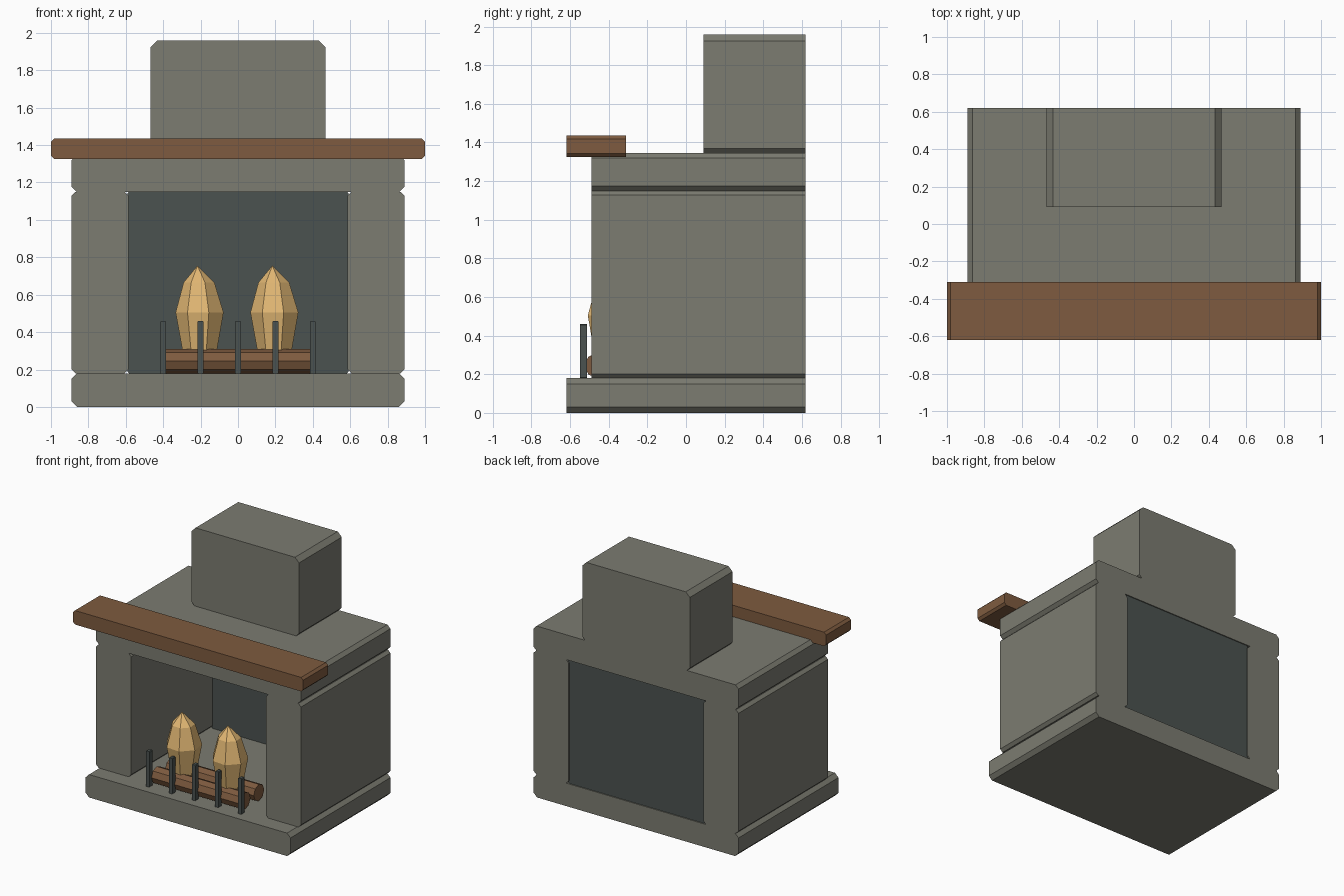
import bpy, bmesh, math
from math import sin, cos, tau, radians

if "Cube" in bpy.data.objects:
    bpy.data.objects.remove(bpy.data.objects["Cube"])


def material(name, rgb):
    m = bpy.data.materials.new(name)
    m.diffuse_color = (*rgb, 1)
    m.use_nodes = True
    m.node_tree.nodes["Principled BSDF"].inputs["Base Color"].default_value = m.diffuse_color
    return m


STONE = material("stone", (0.20, 0.20, 0.165))
IRON = material("iron", (0.07, 0.085, 0.08))
WOOD = material("wood", (0.21, 0.105, 0.05))
FIRE = material("fire", (0.75, 0.47, 0.17))


def loft(name, rings, mat):
    """Skin matching rings of points and cap both ends."""
    bm = bmesh.new()
    loops = [[bm.verts.new(p) for p in ring] for ring in rings]
    for a, b in zip(loops, loops[1:]):
        n = len(a)
        for i in range(n):
            bm.faces.new((a[i], a[(i + 1) % n], b[(i + 1) % n], b[i]))
    bm.faces.new(loops[0])
    bm.faces.new(loops[-1])
    bmesh.ops.remove_doubles(bm, verts=bm.verts, dist=0.0005)
    bmesh.ops.recalc_face_normals(bm, faces=bm.faces)
    me = bpy.data.meshes.new(name)
    bm.to_mesh(me)
    bm.free()
    me.materials.append(mat)
    ob = bpy.data.objects.new(name, me)
    bpy.context.collection.objects.link(ob)
    return ob


def block(name, x0, x1, y0, y1, z0, z1, c, mat):
    """Box whose four front-to-back edges are chamfered by c."""
    prof = [(x0 + c, z0), (x1 - c, z0), (x1, z0 + c), (x1, z1 - c),
            (x1 - c, z1), (x0 + c, z1), (x0, z1 - c), (x0, z0 + c)]
    return loft(name, [[(x, y, z) for x, z in prof] for y in (y0, y1)], mat)


# Masonry
block("hearth_base", -0.89, 0.89, -0.62, 0.62, 0, 0.18, 0.03, STONE)
block("left_pillar", -0.89, -0.585, -0.49, 0.62, 0.18, 1.15, 0.022, STONE)
block("right_pillar", 0.585, 0.89, -0.49, 0.62, 0.18, 1.15, 0.022, STONE)
block("lintel", -0.89, 0.89, -0.49, 0.62, 1.15, 1.345, 0.026, STONE)
block("chimney", -0.467, 0.467, 0.09, 0.62, 1.335, 1.96, 0.035, STONE)

# Iron back plate and wooden mantel
block("fire_back", -0.592, 0.592, 0.52, 0.612, 0.178, 1.152, 0.01, IRON)
block("mantel", -1.0, 1.0, -0.62, -0.31, 1.325, 1.435, 0.018, WOOD)

# Octagonal logs
for i, y in enumerate((-0.46, -0.29)):
    loft(f"log_{i + 1}", [[(x, y + 0.065 * cos(k * tau / 8), 0.245 + 0.065 * sin(k * tau / 8))
                          for k in range(8)] for x in (-0.385, 0.385)], WOOD)

# Seven-sided flames: (z, radius, sideways lean)
FLAME = [(0.25, 0.085, 0), (0.505, 0.132, 0), (0.665, 0.085, -0.004), (0.755, 0.0005, -0.014)]
for i, cx in enumerate((-0.203, 0.197)):
    rings = []
    for z, r, lean in FLAME:
        angles = [radians(-82) + k * tau / 7 for k in range(7)]
        rings.append([(cx + lean + r * sin(a), -0.385 - r * cos(a), z) for a in angles])
    # drop the cap at the tip by collapsing it to a point
    loft(f"flame_{i + 1}", rings, FIRE)

# Fire guard bars
for i in range(5):
    x = -0.4 + 0.2 * i
    block(f"guard_bar_{i + 1}", x - 0.016, x + 0.016, -0.55, -0.512, 0.178, 0.46, 0.005, IRON)
